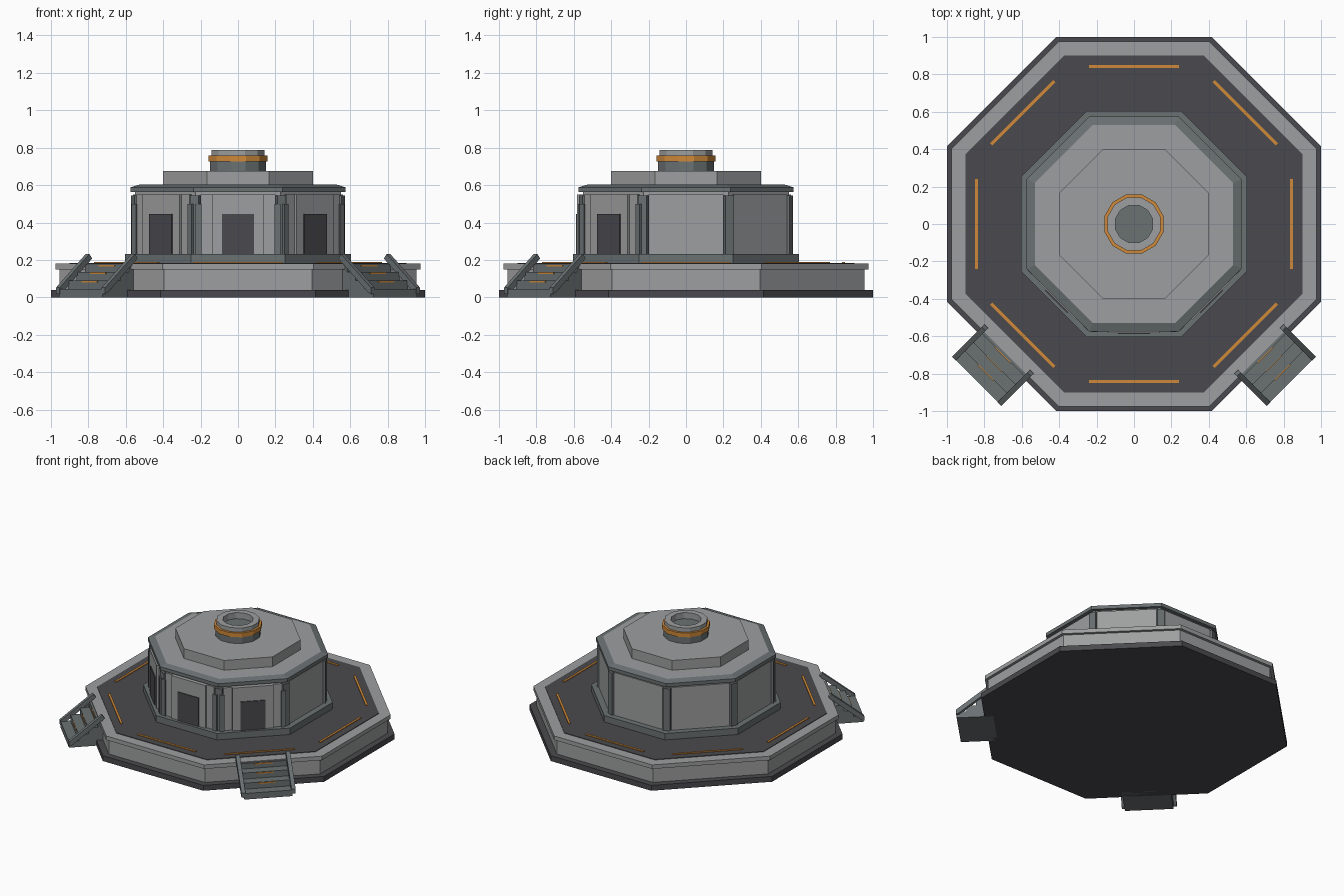
import bpy, bmesh, math
from mathutils import Matrix, Vector

if "Cube" in bpy.data.objects:
    bpy.data.objects.remove(bpy.data.objects["Cube"])


def material(name, rgb):
    m = bpy.data.materials.new(name)
    m.diffuse_color = (*rgb, 1)
    m.use_nodes = True
    m.node_tree.nodes["Principled BSDF"].inputs["Base Color"].default_value = m.diffuse_color
    return m


LIGHT = material("light grey", (0.34, 0.345, 0.35))
MID = material("steel grey", (0.145, 0.165, 0.17))
DARK = material("dark grey", (0.068, 0.066, 0.074))
ORANGE = material("orange", (0.62, 0.25, 0.04))


def finish(name, bm, mats):
    bmesh.ops.recalc_face_normals(bm, faces=bm.faces)
    me = bpy.data.meshes.new(name)
    bm.to_mesh(me)
    bm.free()
    for m in mats:
        me.materials.append(m)
    ob = bpy.data.objects.new(name, me)
    bpy.context.collection.objects.link(ob)
    return ob


def prism(name, profile, mats, n=8, closed=False):
    """Stack n-sided rings from (apothem, z) pairs, flats facing the axes."""
    bm = bmesh.new()
    rings = []
    for a, z in profile:
        r = a / math.cos(math.pi / n)
        rings.append([bm.verts.new((r * math.cos((i + .5) * 2 * math.pi / n),
                                    r * math.sin((i + .5) * 2 * math.pi / n), z))
                      for i in range(n)])
    pairs = list(zip(rings, rings[1:]))
    if closed:
        pairs.append((rings[-1], rings[0]))
    for lo, hi in pairs:
        for i in range(n):
            j = (i + 1) % n
            bm.faces.new((lo[i], lo[j], hi[j], hi[i]))
    if not closed:
        bm.faces.new(rings[0])
        top = bm.faces.new(rings[-1])
        top.material_index = len(mats) - 1
    return finish(name, bm, mats)


def box(name, angle, d, t, z, mat):
    """Box with ranges outward (d), sideways (t) and up (z), turned to a side."""
    bm = bmesh.new()
    size = [b - a for a, b in (d, t, z)]
    mid = [(a + b) / 2 for a, b in (d, t, z)]
    bmesh.ops.create_cube(bm, size=1, matrix=Matrix.Rotation(math.radians(angle), 4, 'Z')
                          @ Matrix.Translation(mid) @ Matrix.Diagonal((*size, 1)))
    return finish(name, bm, [mat])


def sweep_side(name, angle, outline, t, mat):
    """Extrude an outline of (outward, z) points sideways across t."""
    bm = bmesh.new()
    rot = Matrix.Rotation(math.radians(angle), 3, 'Z')
    a, b = [[bm.verts.new(rot @ Vector((d, s, z))) for d, z in outline] for s in t]
    bm.faces.new(a)
    bm.faces.new(b)
    for i in range(len(a)):
        j = (i + 1) % len(a)
        bm.faces.new((a[i], a[j], b[j], b[i]))
    return finish(name, bm, [mat])


# Platform
prism("platform_foot", [(1, 0), (1, .04)], [DARK])
prism("platform_body", [(.955, .04), (.955, .155)], [LIGHT])
prism("platform_rim", [(.975, .15), (.975, .18)], [LIGHT])
prism("deck", [(.9, .175), (.9, .184)], [DARK])
for k in range(8):
    box("deck_light_strip", k * 45, (.833, .849), (-.24, .24), (.18, .189), ORANGE)

# Building
prism("plinth", [(.605, .18), (.605, .232)], [MID])
prism("walls", [(.55, .23), (.55, .565)], [LIGHT])
prism("roof_lip", [(.575, .562), (.575, .588), (.53, .602)], [MID, LIGHT])
prism("roof_tier", [(.4, .6), (.4, .675)], [LIGHT])
for k in range(8):
    box("corner_post", k * 45 + 22.5, (.575, .61), (-.025, .025), (.23, .545), MID)

DOORS = (225, 270, 315)
for k in range(8):
    ang = k * 45
    if ang not in DOORS:
        box("wall_panel", ang, (.54, .562), (-.2, .2), (.23, .55), LIGHT)
        continue
    # Doorway with stepped side pillars
    box("door_portal", ang, (.54, .582), (-.14, .14), (.23, .55), LIGHT)
    box("door", ang, (.58, .588), (-.085, .085), (.232, .445), DARK)
    for s in (-1, 1):
        box("portal_side", ang, (.54, .568), sorted((s * .14, s * .2)), (.23, .55), LIGHT)
        box("portal_pillar", ang, (.54, .578), sorted((s * .195, s * .228)), (.23, .5), MID)

# Roof vent
prism("vent_neck", [(.15, .67), (.15, .735)], [MID], 12)
prism("vent_ring", [(.158, .725), (.158, .757), (.13, .757), (.13, .725)], [ORANGE], 12, True)
prism("vent_cap", [(.142, .73), (.142, .787), (.1, .787), (.1, .73)], [LIGHT], 12, True)
prism("vent_floor", [(.102, .73), (.102, .742)], [MID], 12)

# Stairs with sloping rails
for ang in (225, 315):
    steps = [(.94, 0), (1.188, 0), (1.188, .045), (1.12, .045), (1.12, .09),
             (1.055, .09), (1.055, .135), (.99, .135), (.99, .175), (.94, .175)]
    sweep_side("stairs", ang, steps, (-.165, .165), MID)
    for d, z in ((1.12, .083), (1.055, .128), (.99, .168)):
        box("step_light", ang, (d, d + .005), (-.06, .06), (z - .004, z + .004), ORANGE)
    for s in (-1, 1):
        rail = [(.945, .207), (.965, .232), (1.19, .052), (1.19, .018), (1.172, .025)]
        sweep_side("stair_rail", ang, rail, sorted((s * .158, s * .186)), LIGHT if s == 0 else MID)
